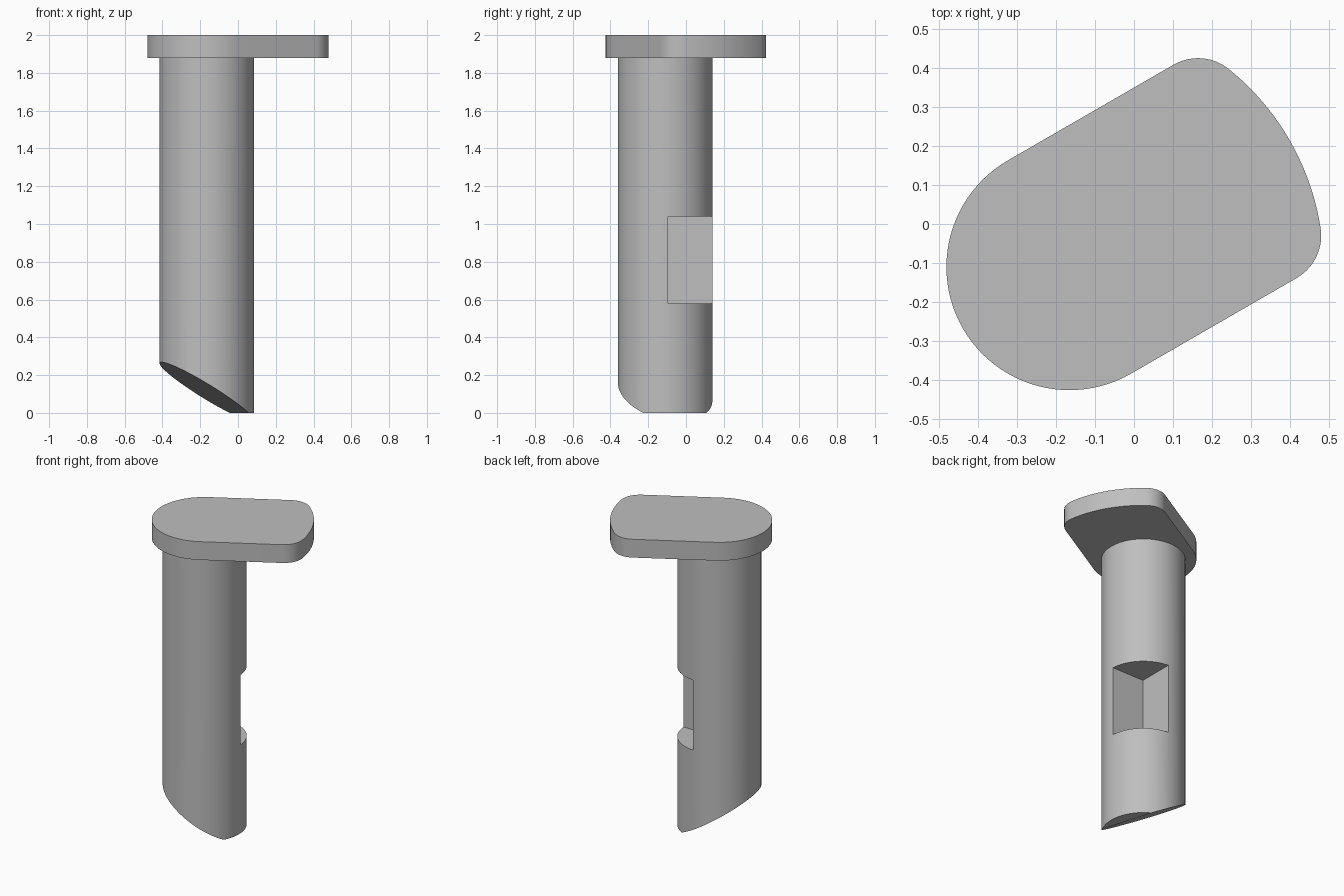
import bpy, bmesh
from math import sin, cos, radians, sqrt, asin, degrees
from mathutils import Vector, Matrix

cube = bpy.data.objects.get("Cube")
if cube:
    bpy.data.objects.remove(cube, do_unlink=True)

# Shared dimensions
AXIS = Vector((-0.165, -0.11, 0))    # pin axis
PIN_R, HEAD_R, TIP_R, FILLET = 0.25, 0.315, 0.65, 0.125
HEAD_BOTTOM, TOP = 1.88, 2.0
HEAD_TURN = radians(30)

grey = bpy.data.materials.new("plain_grey")
grey.use_nodes = True
grey.diffuse_color = (0.52, 0.52, 0.52, 1)
grey.node_tree.nodes["Principled BSDF"].inputs["Base Color"].default_value = grey.diffuse_color


def make_object(name, bm):
    bmesh.ops.recalc_face_normals(bm, faces=bm.faces)
    mesh = bpy.data.meshes.new(name)
    bm.to_mesh(mesh)
    bm.free()
    mesh.materials.append(grey)
    obj = bpy.data.objects.new(name, mesh)
    bpy.context.collection.objects.link(obj)
    return obj


def activate(obj):
    bpy.ops.object.select_all(action='DESELECT')
    obj.select_set(True)
    bpy.context.view_layer.objects.active = obj


def smooth(obj):
    activate(obj)
    bpy.ops.object.shade_smooth_by_angle(angle=radians(25))


def arc(cx, cy, r, start, end, steps):
    angles = [radians(start + (end - start) * i / steps) for i in range(steps + 1)]
    return [(cx + r * cos(a), cy + r * sin(a)) for a in angles]


# Head plate: round end, straight sides, filleted corners, curved far end
fy = HEAD_R - FILLET
fx = sqrt((TIP_R - FILLET) ** 2 - fy ** 2)
tip = degrees(asin(fy / (TIP_R - FILLET)))
outline = (arc(0, 0, HEAD_R, 90, 270, 48)
           + arc(fx, -fy, FILLET, -90, -tip, 14)
           + arc(0, 0, TIP_R, -tip, tip, 20)[1:-1]
           + arc(fx, fy, FILLET, tip, 90, 14))
bm = bmesh.new()
face = bm.faces.new([bm.verts.new((x, y, HEAD_BOTTOM)) for x, y in outline])
ext = bmesh.ops.extrude_face_region(bm, geom=[face])
bmesh.ops.translate(bm, vec=(0, 0, TOP - HEAD_BOTTOM),
                    verts=[g for g in ext["geom"] if isinstance(g, bmesh.types.BMVert)])
bmesh.ops.transform(bm, matrix=Matrix.Translation(AXIS) @ Matrix.Rotation(HEAD_TURN, 4, 'Z'),
                    verts=bm.verts)
smooth(make_object("head_plate", bm))

# Pin shaft with a slanted lower end
bm = bmesh.new()
length = HEAD_BOTTOM + 0.01
bmesh.ops.create_cone(bm, cap_ends=True, segments=96, radius1=PIN_R, radius2=PIN_R, depth=length,
                      matrix=Matrix.Translation(AXIS + Vector((0, 0, length / 2))))
cut = bmesh.ops.bisect_plane(bm, geom=bm.verts[:] + bm.edges[:] + bm.faces[:],
                             plane_co=AXIS + Vector((0, 0, 0.112)),
                             plane_no=(-0.6, -0.18, -1), clear_outer=True)
bmesh.ops.holes_fill(bm, edges=[e for e in bm.edges if e.is_boundary], sides=0)
pin = make_object("pin_shaft", bm)

# Square-cornered notch in the shaft's back left quarter
bm = bmesh.new()
bmesh.ops.create_cube(bm, size=1)
low, high = Vector((-0.15, -0.095, 0.58)), Vector((0.35, 0.4, 1.04))
bmesh.ops.transform(bm, verts=bm.verts, matrix=Matrix.Translation((low + high) / 2)
                    @ Matrix.Diagonal((*(high - low), 1)))
cutter = make_object("notch_cutter", bm)
cutter.hide_render = True
notch = pin.modifiers.new("notch", 'BOOLEAN')
notch.operation = 'DIFFERENCE'
notch.solver = 'EXACT'
notch.object = cutter
activate(pin)
bpy.ops.object.modifier_apply(modifier=notch.name)
bpy.data.objects.remove(cutter, do_unlink=True)
smooth(pin)
